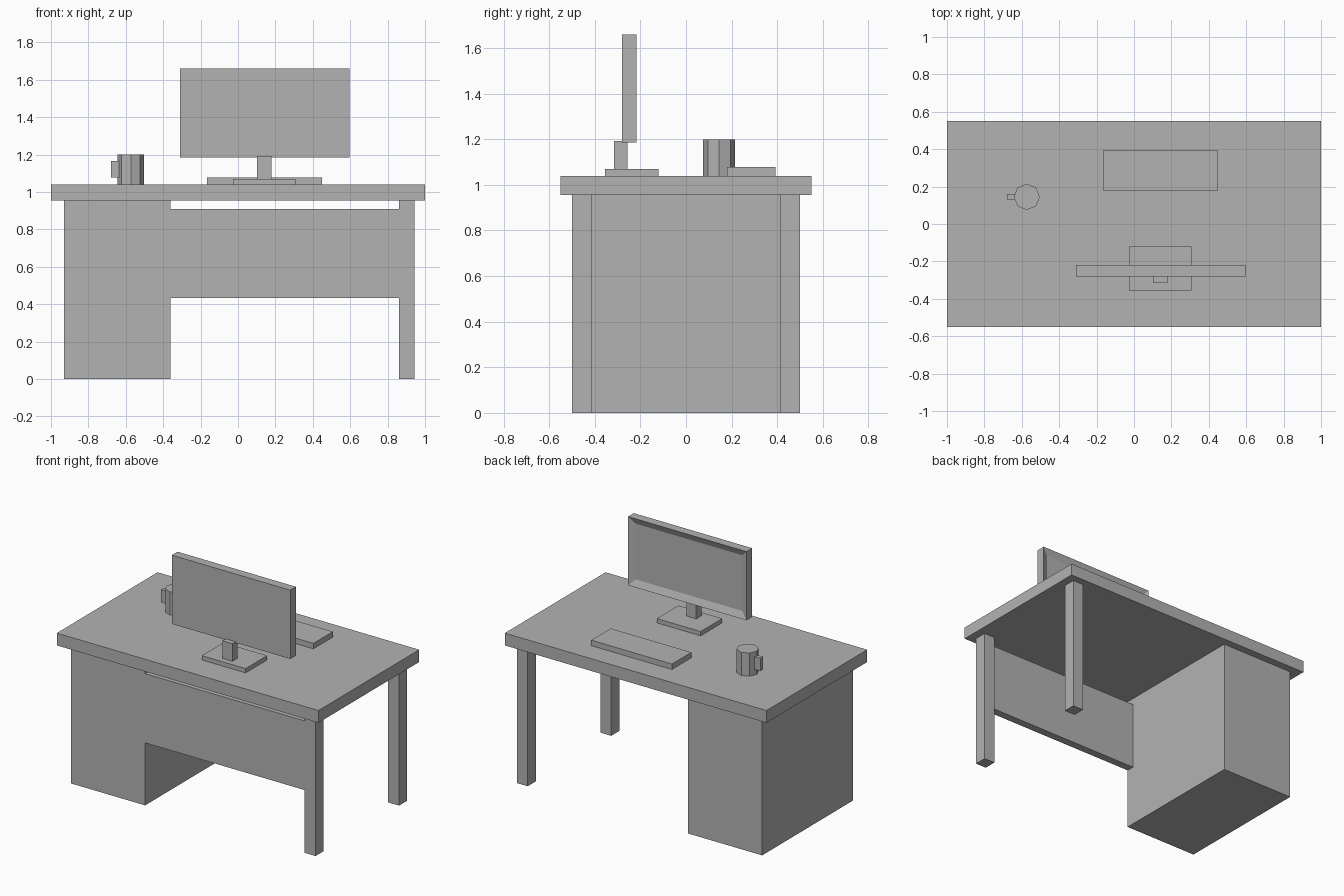
import bpy, bmesh, math

if "Cube" in bpy.data.objects:
    bpy.data.objects.remove(bpy.data.objects["Cube"])

grey = bpy.data.materials.new("plain grey")
grey.diffuse_color = (0.45, 0.45, 0.45, 1)
grey.use_nodes = True
grey.node_tree.nodes["Principled BSDF"].inputs["Base Color"].default_value = grey.diffuse_color


def finish(name, bm):
    mesh = bpy.data.meshes.new(name)
    bm.normal_update()
    bm.to_mesh(mesh)
    bm.free()
    mesh.materials.append(grey)
    obj = bpy.data.objects.new(name, mesh)
    bpy.context.collection.objects.link(obj)
    return obj


def box_bm(x, y, z):
    """Box from (min, max) ranges on each axis."""
    bm = bmesh.new()
    bmesh.ops.create_cube(bm, size=1)
    for v in bm.verts:
        for i, (lo, hi) in enumerate((x, y, z)):
            v.co[i] = lo if v.co[i] < 0 else hi
    return bm


def box(name, x, y, z):
    return finish(name, box_bm(x, y, z))


# Desk: top, drawer cabinet, two legs, modesty panel
box("desk_top", (-1, 1), (-0.55, 0.55), (0.955, 1.04))
box("cabinet", (-0.93, -0.362), (-0.497, 0.497), (0, 0.955))
for side, s in (("front", -1), ("back", 1)):
    box(side + "_leg", (0.86, 0.943), sorted((s * 0.412, s * 0.5)), (0, 0.955))
box("front_panel", (-0.362, 0.86), (-0.497, -0.442), (0.432, 0.91))

# Monitor with the screen recessed on the side facing the user (+y)
bm = box_bm((-0.31, 0.596), (-0.28, -0.218), (1.185, 1.66))
bm.normal_update()
screen = max(bm.faces, key=lambda f: f.normal.y)
bmesh.ops.inset_region(bm, faces=[screen], thickness=0.045, use_even_offset=True)
bmesh.ops.translate(bm, verts=screen.verts, vec=(0, -0.02, 0))
finish("monitor", bm)
box("monitor_neck", (0.102, 0.178), (-0.315, -0.257), (1.06, 1.192))
box("monitor_base", (-0.028, 0.307), (-0.355, -0.12), (1.04, 1.07))

# Keyboard
box("keyboard", (-0.167, 0.45), (0.18, 0.392), (1.04, 1.078))

# Eight-sided mug with block handle
bm = bmesh.new()
bmesh.ops.create_cone(bm, cap_ends=True, segments=8, radius1=0.07, radius2=0.07, depth=0.16)
bmesh.ops.translate(bm, verts=bm.verts, vec=(-0.573, 0.145, 1.12))
finish("mug", bm)
box("mug_handle", (-0.68, -0.635), (0.131, 0.16), (1.078, 1.166))
